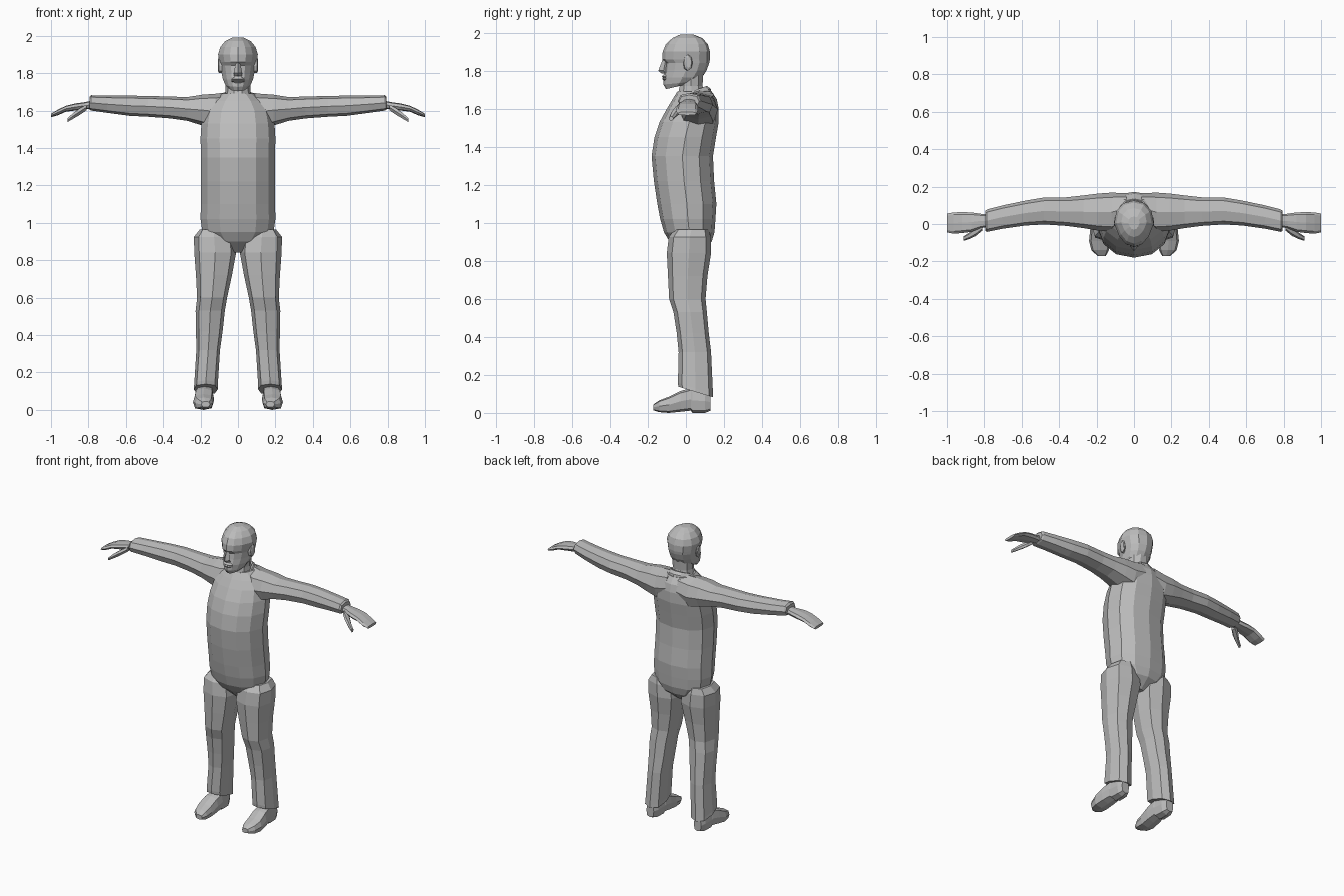
import bpy, bmesh, math

cloth = bpy.data.materials.new("plain_grey")
cloth.diffuse_color = (0.5, 0.5, 0.5, 1)


def loft(name, axis, rings, n=12, power=2.3, mirror=False, taper=0.0):
    """Skin rings (t, u0, u1, v0, v1[, slope]) along an axis.
    taper narrows u toward low v; slope tilts a ring along v."""
    bm = bmesh.new()
    loops = []
    for t, u0, u1, v0, v1, *slope in rings:
        loop = []
        for i in range(n):
            a = 2 * math.pi * i / n
            c, s = math.cos(a), math.sin(a)
            pc = math.copysign(abs(c) ** (2 / power), c) if abs(c) > 1e-6 else 0
            ps = math.copysign(abs(s) ** (2 / power), s) if abs(s) > 1e-6 else 0
            if ps < 0:
                pc *= 1 + taper * ps
            u = (u0 + u1) / 2 + pc * (u1 - u0) / 2
            v = (v0 + v1) / 2 + ps * (v1 - v0) / 2
            w = t + (slope[0] * ps if slope else 0)
            loop.append(bm.verts.new({'X': (w, u, v), 'Y': (u, w, v), 'Z': (u, v, w)}[axis]))
        loops.append(loop)
    for a, b in zip(loops, loops[1:]):
        for i in range(n):
            j = (i + 1) % n
            bm.faces.new((a[i], a[j], b[j], b[i]))
    bm.faces.new(loops[0])
    bm.faces.new(loops[-1])
    bmesh.ops.recalc_face_normals(bm, faces=bm.faces)
    me = bpy.data.meshes.new(name)
    bm.to_mesh(me)
    bm.free()
    me.materials.append(cloth)
    ob = bpy.data.objects.new(name, me)
    bpy.context.collection.objects.link(ob)
    if mirror:
        ob.modifiers.new("mirror", 'MIRROR').use_axis[0] = True
    return ob


def sym(z, w, *rest):
    return (z, -w, w, *rest)


# Torso: hips, belly, chest and sloping shoulders
loft("torso", 'Z', [
    sym(0.84, 0.03, -0.02, 0.07), sym(0.90, 0.14, -0.085, 0.135),
    sym(0.95, 0.19, -0.115, 0.15), sym(1.02, 0.20, -0.135, 0.155),
    sym(1.10, 0.198, -0.15, 0.16), sym(1.22, 0.197, -0.168, 0.148),
    sym(1.35, 0.197, -0.18, 0.142), sym(1.45, 0.20, -0.165, 0.158),
    sym(1.53, 0.195, -0.138, 0.172), sym(1.60, 0.18, -0.10, 0.172),
    sym(1.65, 0.14, -0.07, 0.162), sym(1.69, 0.085, -0.045, 0.135)], 12, 2.3, taper=0.12)

# Collar and neck
loft("collar", 'Z', [
    sym(1.60, 0.10, -0.09, 0.15, 0.02), sym(1.675, 0.085, -0.07, 0.13, 0.03),
    sym(1.69, 0.075, -0.055, 0.11, 0.03)], 12, 2, taper=0.4)
loft("neck", 'Z', [
    sym(1.62, 0.075, -0.06, 0.12), sym(1.72, 0.066, -0.035, 0.09),
    sym(1.79, 0.07, -0.04, 0.095)], 10, 2)

# Head: chin, jaw, recessed eye band, brow, skull
loft("head", 'Z', [
    sym(1.715, 0.045, -0.105, 0.0, 0.012), sym(1.735, 0.066, -0.118, 0.05, 0.008),
    sym(1.765, 0.08, -0.118, 0.085), sym(1.80, 0.087, -0.11, 0.108),
    sym(1.84, 0.094, -0.106, 0.122), sym(1.86, 0.098, -0.124, 0.126),
    sym(1.90, 0.106, -0.122, 0.126), sym(1.94, 0.094, -0.105, 0.115),
    sym(1.972, 0.068, -0.07, 0.085), sym(1.99, 0.03, -0.03, 0.04)], 12, 2.3, taper=0.3)
loft("nose", 'Z', [
    sym(1.785, 0.02, -0.128, -0.09), sym(1.80, 0.023, -0.145, -0.09),
    sym(1.86, 0.011, -0.122, -0.09)], 4, 2)
loft("lips", 'Z', [
    sym(1.748, 0.02, -0.118, -0.09), sym(1.757, 0.036, -0.126, -0.09),
    sym(1.762, 0.034, -0.119, -0.09), sym(1.768, 0.036, -0.127, -0.09),
    sym(1.78, 0.02, -0.117, -0.09)], 8, 2)
loft("ears", 'X', [
    (0.08, -0.015, 0.018, 1.80, 1.87), (0.102, -0.012, 0.035, 1.80, 1.885),
    (0.108, 0.0, 0.03, 1.815, 1.875)], 8, 2, mirror=True)

# Sleeves with a flared cuff
loft("sleeves", 'X', [
    (0.04, 0.0, 0.165, 1.52, 1.70), (0.12, -0.04, 0.168, 1.50, 1.69),
    (0.19, -0.035, 0.163, 1.52, 1.685), (0.27, -0.022, 0.153, 1.545, 1.672),
    (0.36, -0.01, 0.143, 1.558, 1.675), (0.48, -0.002, 0.142, 1.567, 1.678),
    (0.58, -0.008, 0.125, 1.572, 1.68), (0.70, -0.025, 0.10, 1.588, 1.68),
    (0.785, -0.042, 0.078, 1.60, 1.682), (0.795, -0.036, 0.07, 1.605, 1.672)],
    8, 2.5, mirror=True)

# Hands: mitten of fingers plus thumb
loft("hands", 'X', [
    (0.77, -0.015, 0.05, 1.612, 1.655), (0.82, -0.022, 0.055, 1.606, 1.645),
    (0.87, -0.042, 0.062, 1.60, 1.638), (0.92, -0.048, 0.064, 1.594, 1.626),
    (0.965, -0.052, 0.062, 1.574, 1.604), (1.0, -0.044, 0.056, 1.565, 1.583)],
    8, 2.8, mirror=True)
loft("thumbs", 'X', [
    (0.81, -0.035, 0.01, 1.60, 1.635), (0.845, -0.064, -0.012, 1.575, 1.615),
    (0.88, -0.08, -0.045, 1.555, 1.59), (0.912, -0.09, -0.066, 1.537, 1.56)],
    6, 2.3, mirror=True)

# Trouser legs with a slanted hem
loft("trouser_legs", 'Z', [
    (0.11, 0.108, 0.236, -0.04, 0.143, -0.028), (0.13, 0.108, 0.234, -0.042, 0.142, -0.028),
    (0.32, 0.096, 0.222, -0.038, 0.132), (0.42, 0.082, 0.224, -0.048, 0.12),
    (0.53, 0.07, 0.226, -0.065, 0.11), (0.60, 0.058, 0.218, -0.088, 0.103),
    (0.72, 0.032, 0.224, -0.094, 0.113), (0.84, 0.01, 0.233, -0.10, 0.132),
    (0.925, 0.02, 0.235, -0.09, 0.13), (0.965, 0.06, 0.203, -0.06, 0.12)],
    8, 2.6, mirror=True)

# Shoes: heel, instep, rounded toe
loft("shoes", 'Y', [
    (0.13, 0.15, 0.205, 0.012, 0.10), (0.10, 0.135, 0.218, 0.0, 0.125),
    (0.035, 0.132, 0.222, 0.0, 0.13), (0.025, 0.13, 0.224, 0.012, 0.13),
    (-0.03, 0.128, 0.234, 0.006, 0.115), (-0.09, 0.13, 0.24, 0.0, 0.085),
    (-0.14, 0.134, 0.228, 0.004, 0.066), (-0.17, 0.15, 0.195, 0.014, 0.045)],
    8, 3.2, mirror=True)
